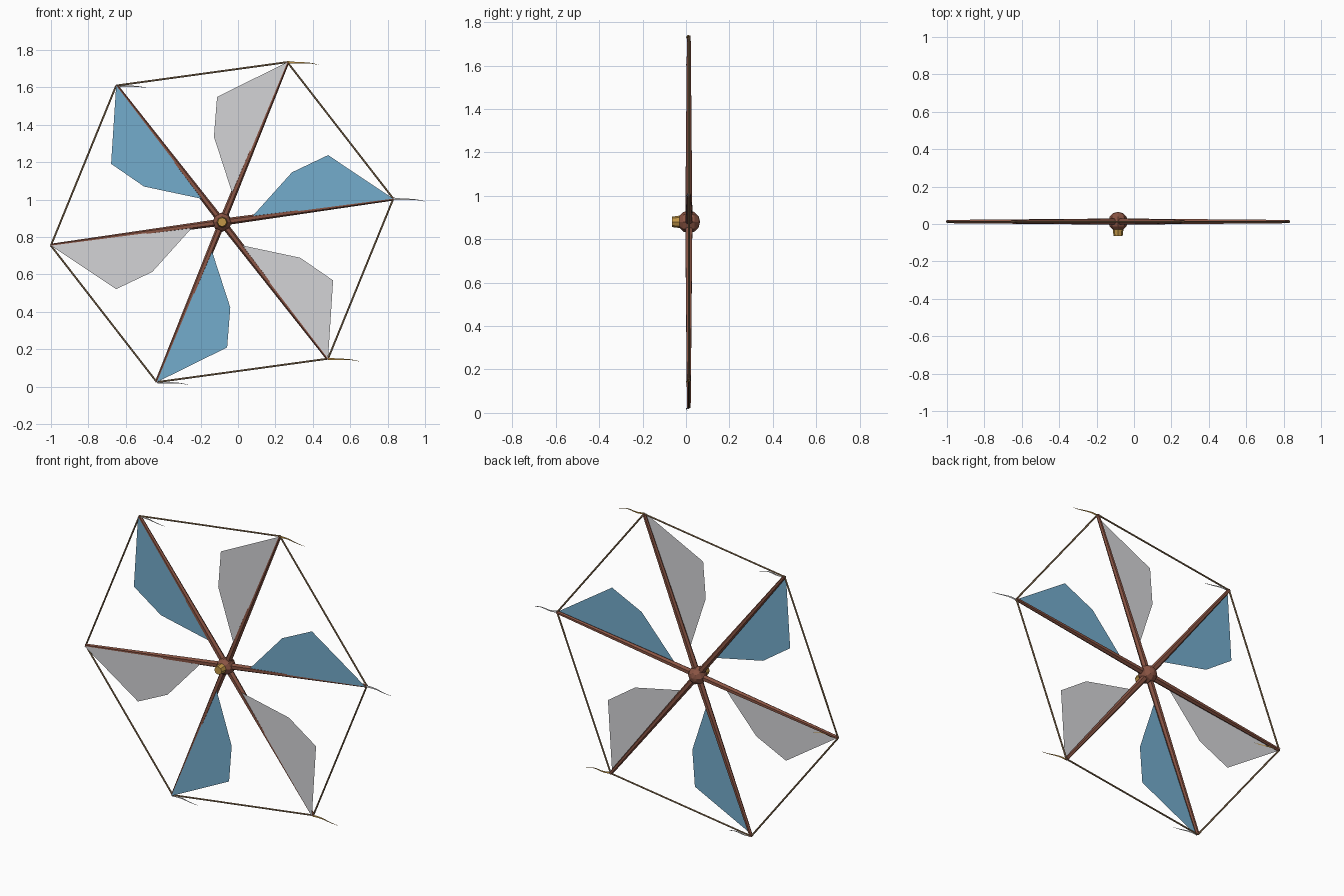
import bpy, bmesh, math
from mathutils import Vector

if "Cube" in bpy.data.objects:
    bpy.data.objects.remove(bpy.data.objects["Cube"])

HUB = Vector((-0.085, 0.013, 0.88))
R = 0.924
ANGLES = [math.radians(7.8 + 60 * k) for k in range(6)]


def material(name, srgb):
    m = bpy.data.materials.new(name)
    m.diffuse_color = [((c + 0.055) / 1.055) ** 2.4 for c in srgb] + [1]
    m.use_nodes = True
    m.node_tree.nodes["Principled BSDF"].inputs["Base Color"].default_value = m.diffuse_color
    return m


BROWN = material("brown wood", (0.54, 0.33, 0.265))
GOLD = material("gold", (0.76, 0.59, 0.28))
BLUE = material("blue cloth", (0.455, 0.675, 0.80))
GREY = material("pale grey cloth", (0.83, 0.83, 0.84))
ROPE = material("tan rope", (0.60, 0.49, 0.36))


def mesh_object(name, bm, mat):
    me = bpy.data.meshes.new(name)
    bm.to_mesh(me)
    bm.free()
    me.materials.append(mat)
    ob = bpy.data.objects.new(name, me)
    bpy.context.collection.objects.link(ob)
    return ob


def polygons(name, verts, faces, mat):
    bm = bmesh.new()
    vs = [bm.verts.new(v) for v in verts]
    for f in faces:
        bm.faces.new([vs[i] for i in f])
    return mesh_object(name, bm, mat)


def rod(name, a, b, r1, r2, sides, mat):
    """Tapered rod from point a to point b."""
    bm = bmesh.new()
    d = b - a
    bmesh.ops.create_cone(bm, cap_ends=True, segments=sides, radius1=r1, radius2=r2, depth=d.length)
    ob = mesh_object(name, bm, mat)
    ob.rotation_mode = 'QUATERNION'
    ob.rotation_quaternion = d.to_track_quat('Z', 'Y')
    ob.location = (a + b) / 2
    return ob


def local(ang, u, v, y=HUB.y):
    """Point u along the spoke and v to its side, at depth y."""
    c, s = math.cos(ang), math.sin(ang)
    return Vector((HUB.x + u * c - v * s, y, HUB.z + u * s + v * c))


# Hub ball and front axle cap
bm = bmesh.new()
bmesh.ops.create_uvsphere(bm, u_segments=8, v_segments=6, radius=0.052)
hub = mesh_object("hub", bm, BROWN)
hub.location = HUB
hub.rotation_euler.x = math.pi / 2
rod("axle_cap", Vector((HUB.x, -0.01, HUB.z)), Vector((HUB.x, -0.065, HUB.z)), 0.031, 0.024, 8, GOLD)

SAIL = [(0.16, 0.005), (R, 0), (0.61, 0.278), (0.406, 0.213)]
for k, ang in enumerate(ANGLES):
    tip = local(ang, R, 0)
    # Spoke and the rope to the next tip
    rod(f"spoke_{k}", HUB, tip, 0.019, 0.010, 6, BROWN)
    rod(f"rim_rope_{k}", tip, local(ANGLES[(k + 1) % 6], R, 0), 0.005, 0.005, 6, ROPE)
    # Flat cloth sail just in front of the spoke axis
    polygons(f"sail_{k}", [local(ang, u, v, 0.0) for u, v in SAIL], [(0, 1, 2, 3)],
             GREY if k % 2 else BLUE)
    # Tapering pennant blowing sideways from the tip
    pts, n = [], 8
    for i in range(n + 1):
        t = i / n
        w = 0.005 * (1 - t) + 0.0008
        p = tip + Vector((0.166 * t, 0.007 * math.sin(t * 2 * math.pi) - 0.006,
                          -0.014 * t * t - 0.002 * math.sin(t * 2 * math.pi)))
        pts += [p + Vector((0, 0, w)), p - Vector((0, 0, w))]
    polygons(f"pennant_{k}", pts, [(2 * i, 2 * i + 1, 2 * i + 3, 2 * i + 2) for i in range(n)],
             GOLD if k % 2 else GREY)
